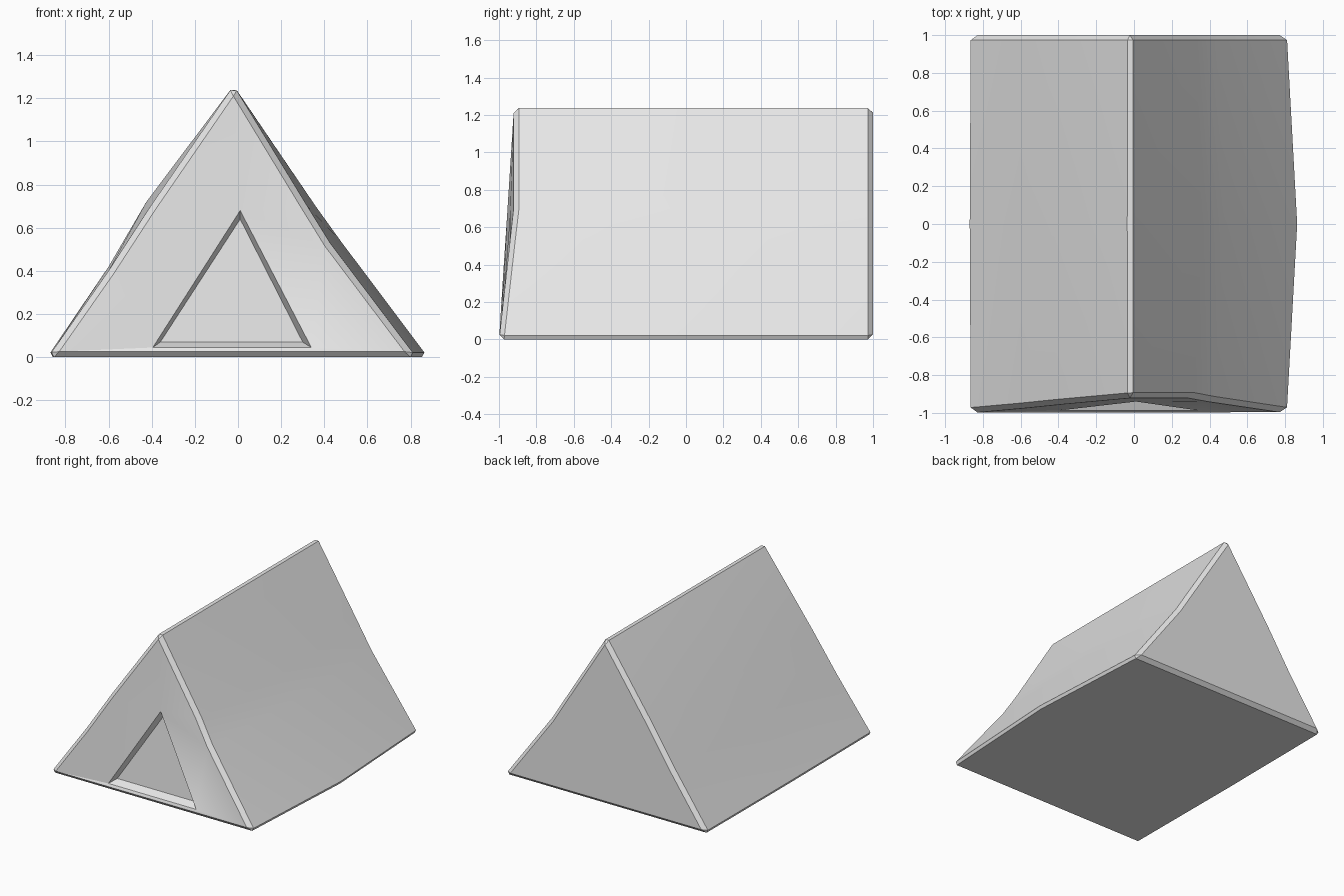
import bpy, bmesh, math

cube = bpy.data.objects.get("Cube")
if cube:
    bpy.data.objects.remove(cube)

canvas = bpy.data.materials.new("light_grey_canvas")
canvas.use_nodes = True
canvas.diffuse_color = (0.8, 0.8, 0.8, 1)
canvas.node_tree.nodes["Principled BSDF"].inputs["Base Color"].default_value = (0.8, 0.8, 0.8, 1)

# Cross-sections, from the -x base over the ridge to the +x base: (x, y, z)
front = [(-.88, -1, 0), (-.6, -.975, .4), (-.405, -.955, .7), (-.02, -.92, 1.26),
         (.32, -.92, .7), (.425, -.94, .53), (.825, -1, 0)]
middle = [(-.885, 0, 0), (-.6, 0, .42), (-.425, 0, .72), (-.02, 0, 1.26),
          (.36, 0, .7), (.475, 0, .54), (.88, 0, 0)]
back = [(-.88, 1, 0), (-.6, 1, .4), (-.405, 1, .7), (-.02, 1, 1.26),
        (.33, 1, .7), (.435, 1, .53), (.825, 1, 0)]

bm = bmesh.new()
rings = [[bm.verts.new(p) for p in ring] for ring in (front, middle, back)]
count = len(front)

# Sloping sides and floor
for a, b in zip(rings, rings[1:]):
    for i in range(count):
        j = (i + 1) % count
        bm.faces.new((a[i], a[j], b[j], b[i]))

# Back wall
bm.faces.new(rings[2])

# Front wall around the door, with a recessed door panel
lb, l1, l2, top, r2, r1, rb = rings[0]
outer = [bm.verts.new(p) for p in ((-.395, -.987, .045), (.01, -.94, .68), (.34, -.987, .045))]
inner = [bm.verts.new(p) for p in ((-.36, -.93, .07), (.01, -.885, .64), (.3, -.93, .07))]
dl, dt, dr = outer
for face in ((lb, l1, dl), (l1, l2, dl), (l2, dt, dl), (l2, top, dt), (top, r2, dt),
             (r2, r1, dt), (r1, dr, dt), (r1, rb, dr), (rb, lb, dl, dr)):
    bm.faces.new(face)
for i in range(3):
    j = (i + 1) % 3
    bm.faces.new((outer[i], outer[j], inner[j], inner[i]))
bm.faces.new(inner)
bmesh.ops.recalc_face_normals(bm, faces=bm.faces[:])

# Narrow chamfer along the ridge, the base and both end outlines
rim = set()
for ring in (rings[0], rings[2]):
    for i in range(count):
        rim.add(bm.edges.get((ring[i], ring[(i + 1) % count])))
for a, b in zip(rings, rings[1:]):
    for i in (0, 3, count - 1):
        rim.add(bm.edges.get((a[i], b[i])))
bmesh.ops.bevel(bm, geom=list(rim), offset=.027, offset_type='OFFSET',
                segments=1, profile=.5, affect='EDGES', clamp_overlap=True)

mesh = bpy.data.meshes.new("tent")
bm.to_mesh(mesh)
bm.free()
mesh.materials.append(canvas)
tent = bpy.data.objects.new("tent", mesh)
bpy.context.collection.objects.link(tent)

# Soft canvas, crisp edges
bpy.ops.object.select_all(action='DESELECT')
tent.select_set(True)
bpy.context.view_layer.objects.active = tent
bpy.ops.object.shade_smooth_by_angle(angle=math.radians(25))
